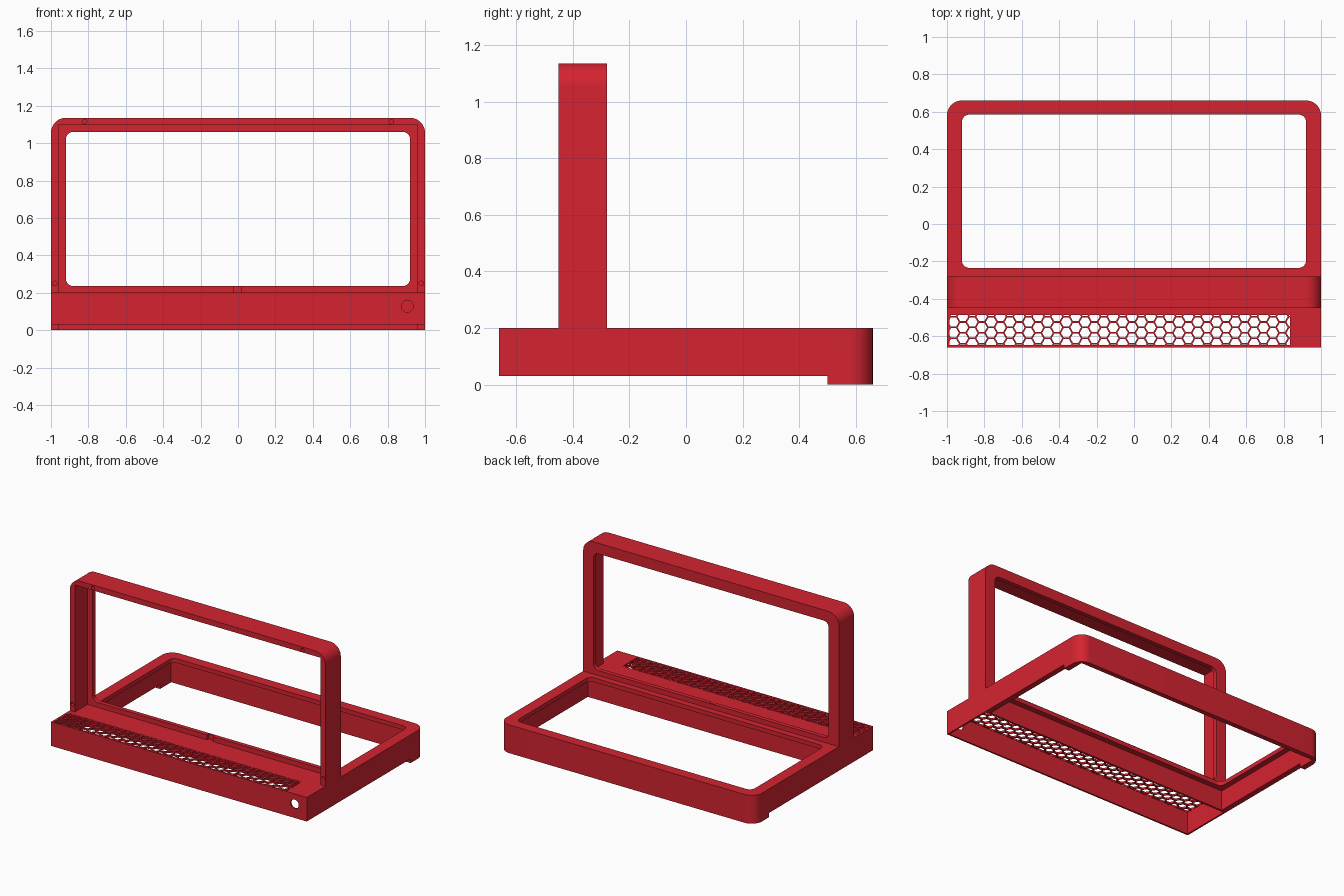
import bpy, bmesh, math
from mathutils import Matrix

if "Cube" in bpy.data.objects:
    bpy.data.objects.remove(bpy.data.objects["Cube"])

red = bpy.data.materials.new("red_plastic")
red.diffuse_color = (0.658, 0.017, 0.03, 1)
red.use_nodes = True
red.node_tree.nodes["Principled BSDF"].inputs["Base Color"].default_value = red.diffuse_color


def make(name, outlines, lo, hi, upright=False):
    """Extrude outlines: along z, or along y when upright (outline is x, z)."""
    bm = bmesh.new()
    for pts in outlines:
        bot = [bm.verts.new((a, b, lo)) for a, b in pts]
        top = [bm.verts.new((a, b, hi)) for a, b in pts]
        bm.faces.new(bot[::-1])
        bm.faces.new(top)
        for i in range(len(pts)):
            j = (i + 1) % len(pts)
            bm.faces.new((bot[i], bot[j], top[j], top[i]))
    if upright:
        bmesh.ops.transform(bm, verts=bm.verts, matrix=Matrix(
            ((1, 0, 0, 0), (0, 0, 1, 0), (0, 1, 0, 0), (0, 0, 0, 1))))
    bmesh.ops.recalc_face_normals(bm, faces=bm.faces)
    mesh = bpy.data.meshes.new(name)
    bm.to_mesh(mesh)
    bm.free()
    mesh.materials.append(red)
    ob = bpy.data.objects.new(name, mesh)
    bpy.context.collection.objects.link(ob)
    return ob


def rect(x0, x1, y0, y1, r_low=0, r_high=0):
    """Rectangle with separate corner radii on the low and high edge."""
    pts = []
    for x, y, sx, sy, r, start in ((x1, y0, -1, 1, r_low, 270), (x1, y1, -1, -1, r_high, 0),
                                   (x0, y1, 1, -1, r_high, 90), (x0, y0, 1, 1, r_low, 180)):
        if r == 0:
            pts.append((x, y))
            continue
        for k in range(11):
            a = math.radians(start + 9 * k)
            pts.append((x + sx * r + r * math.cos(a), y + sy * r + r * math.sin(a)))
    return pts


def ngon(x, y, r, n):
    return [(x + r * math.cos(2 * math.pi * i / n), y + r * math.sin(2 * math.pi * i / n))
            for i in range(n)]


def boolean(ob, cutter, op='DIFFERENCE'):
    cutter.hide_render = True
    mod = ob.modifiers.new("cut", 'BOOLEAN')
    mod.operation, mod.solver, mod.object = op, 'EXACT', cutter
    bpy.context.view_layer.update()
    dg = bpy.context.evaluated_depsgraph_get()
    mesh = bpy.data.meshes.new_from_object(ob.evaluated_get(dg))
    ob.modifiers.clear()
    ob.data = mesh
    bpy.data.objects.remove(cutter)


# Base tray: rounded at the back, with a foot below the rear edge
base = make("base_tray", [rect(-1, 1, -0.66, 0.66, 0, 0.08)], 0, 0.2)
boolean(base, make("foot_cut", [rect(-1.1, 1.1, -0.8, 0.5)], -0.1, 0.03))

# Screen window with a stepped recess below its lip
boolean(base, make("window_cut", [rect(-0.92, 0.92, -0.235, 0.585, 0.04, 0.04)], -0.1, 0.3))
boolean(base, make("recess_cut", [rect(-0.96, 0.96, -0.275, 0.625)], -0.1, 0.17))

# Hollow front chamber, open underneath
boolean(base, make("chamber_cut", [rect(-0.988, 0.988, -0.648, -0.29)], -0.1, 0.187))

# Round socket in the front wall
boolean(base, make("socket_cut", [ngon(0.905, 0.128, 0.032, 32)], -0.7, -0.6, True))

# Honeycomb grille clipped to a rectangle
pitch = 0.058
step = pitch * math.sqrt(3) / 2
cells = [ngon(-0.965 + c * step, -0.64 + (r + 0.5 * (c % 2)) * pitch, 0.0285, 6)
         for c in range(-1, 38) for r in range(-1, 5)]
grille = make("grille_cut", cells, 0.15, 0.25)
boolean(grille, make("grille_limit", [rect(-0.987, 0.835, -0.647, -0.487)], 0.1, 0.3),
        'INTERSECT')
boolean(base, grille)

# Upright screen frame with the lip at its back
frame = make("upright_frame", [rect(-1, 1, 0.2, 1.135, 0, 0.08)], -0.45, -0.28, True)
boolean(frame, make("opening_cut", [rect(-0.92, 0.92, 0.235, 1.06, 0.04, 0.04)],
                    -0.6, -0.1, True))
boolean(frame, make("rabbet_cut", [rect(-0.96, 0.96, 0.1, 1.097)], -0.6, -0.31, True))

# Cable notch in the bottom lip
boolean(frame, make("notch_cut", [rect(-0.025, 0.02, 0.1, 0.3)], -0.4, -0.295, True))

# Blind screw holes in the front rim
holes = [ngon(s * x, z, 0.012, 16) for s in (-1, 1) for x, z in ((0.82, 1.115), (0.98, 0.25))]
boolean(frame, make("screw_cut", holes, -0.6, -0.39, True))

# Smooth the rounded corners, keep the edges sharp
for ob in (base, frame):
    bpy.ops.object.select_all(action='DESELECT')
    ob.select_set(True)
    bpy.context.view_layer.objects.active = ob
    bpy.ops.object.shade_smooth_by_angle(angle=math.radians(30))
